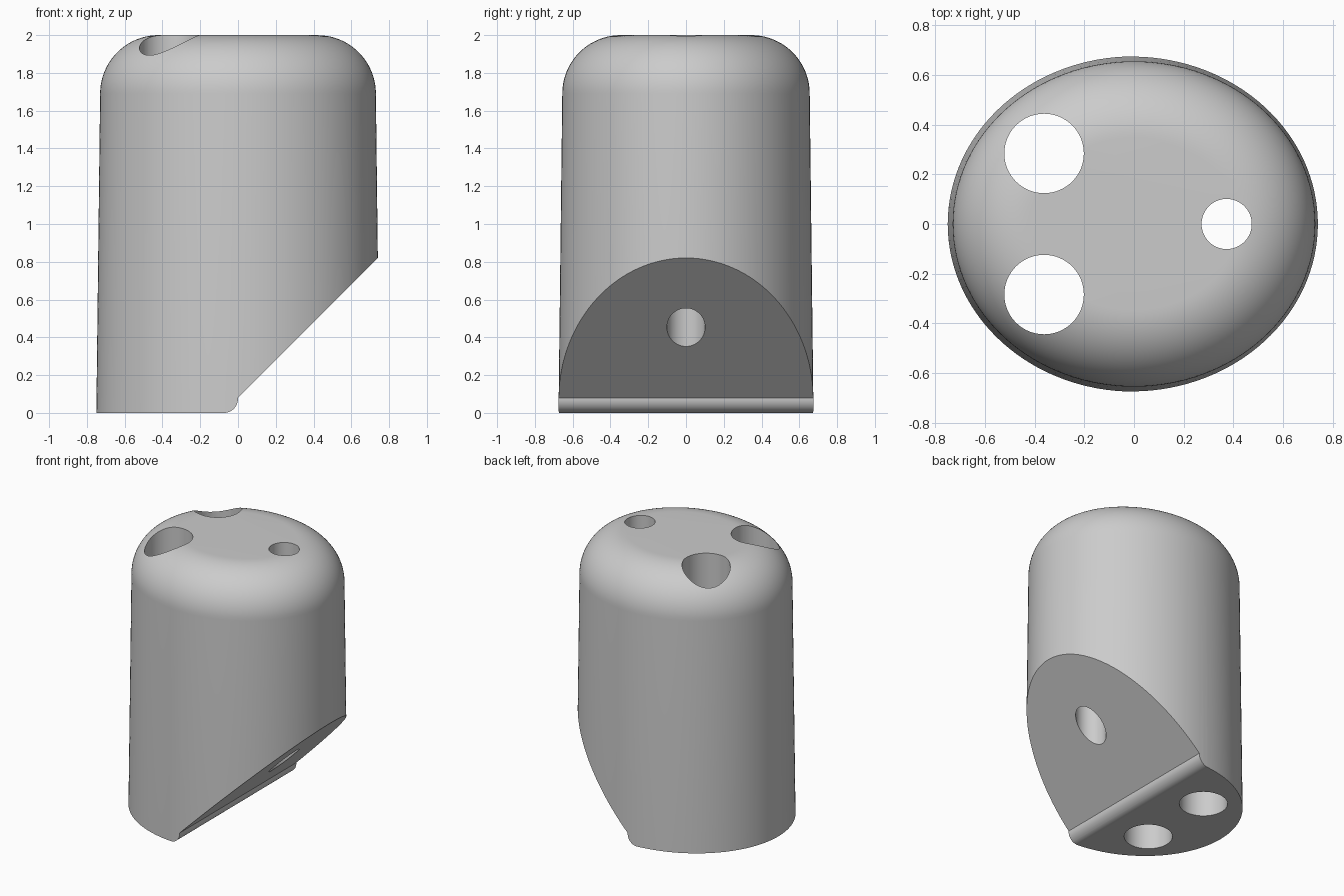
import bpy, bmesh
from math import cos, sin, pi, radians, hypot

default = bpy.data.objects.get("Cube")
if default:
    bpy.data.objects.remove(default, do_unlink=True)

SEG = 128
FILLET = 0.31

grey = bpy.data.materials.new("light grey")
grey.use_nodes = True
colour = (0.6, 0.6, 0.6, 1)
grey.diffuse_color = colour
grey.node_tree.nodes["Principled BSDF"].inputs["Base Color"].default_value = colour


def make_object(name, bm):
    bmesh.ops.recalc_face_normals(bm, faces=bm.faces)
    mesh = bpy.data.meshes.new(name)
    bm.to_mesh(mesh)
    bm.free()
    mesh.materials.append(grey)
    obj = bpy.data.objects.new(name, mesh)
    bpy.context.collection.objects.link(obj)
    return obj


def oval_ring(bm, a, b, inset, z):
    """Ellipse moved inwards along its own normal by a constant distance."""
    ring = []
    for i in range(SEG):
        t = 2 * pi * i / SEG
        nx, ny = b * cos(t), a * sin(t)
        n = hypot(nx, ny)
        ring.append(bm.verts.new((a * cos(t) - inset * nx / n,
                                  b * sin(t) - inset * ny / n, z)))
    return ring


# Tapered oval body with a rounded top
bm = bmesh.new()
rings = [oval_ring(bm, 0.75, 0.675, 0, 0)]
for k in range(21):
    ang = pi / 2 * k / 20
    rings.append(oval_ring(bm, 0.73, 0.655, FILLET * (1 - cos(ang)),
                           2 - FILLET + FILLET * sin(ang)))
for low, high in zip(rings, rings[1:]):
    for i in range(SEG):
        j = (i + 1) % SEG
        bm.faces.new((low[i], low[j], high[j], high[i]))
bm.faces.new(rings[0])
bm.faces.new(rings[-1])
body = make_object("body", bm)

# Cutter for the sloping underside and its rounded lip
lip = 0.075
profile = [(-lip, -0.5)]
for k in range(13):
    ang = pi / 2 * k / 12
    profile.append((-lip + lip * sin(ang), lip - lip * cos(ang)))
profile += [(0, 0.08), (1.2, 1.28), (1.2, -0.5)]
bm = bmesh.new()
face = bm.faces.new([bm.verts.new((x, -1, z)) for x, z in profile])
sweep = bmesh.ops.extrude_face_region(bm, geom=[face])
bmesh.ops.translate(bm, vec=(0, 2, 0),
                    verts=[v for v in sweep["geom"] if isinstance(v, bmesh.types.BMVert)])
cutters = [make_object("slope_cutter", bm)]

# Cutters for the three vertical through holes
for name, x, y, r in (("large_hole_front", -0.362, -0.284, 0.16),
                      ("large_hole_back", -0.362, 0.284, 0.16),
                      ("small_hole", 0.373, 0, 0.101)):
    bm = bmesh.new()
    bmesh.ops.create_cone(bm, cap_ends=True, segments=64, radius1=r, radius2=r, depth=4)
    bmesh.ops.translate(bm, vec=(x, y, 1), verts=bm.verts)
    cutters.append(make_object(name, bm))

# Carve the body
bpy.ops.object.select_all(action="DESELECT")
body.select_set(True)
bpy.context.view_layer.objects.active = body
for cutter in cutters:
    cutter.hide_render = True
    mod = body.modifiers.new(cutter.name, "BOOLEAN")
    mod.operation = "DIFFERENCE"
    mod.solver = "EXACT"
    mod.object = cutter
    bpy.ops.object.modifier_apply(modifier=mod.name)
for cutter in cutters:
    bpy.data.objects.remove(cutter, do_unlink=True)

bpy.ops.object.shade_smooth_by_angle(angle=radians(30))
